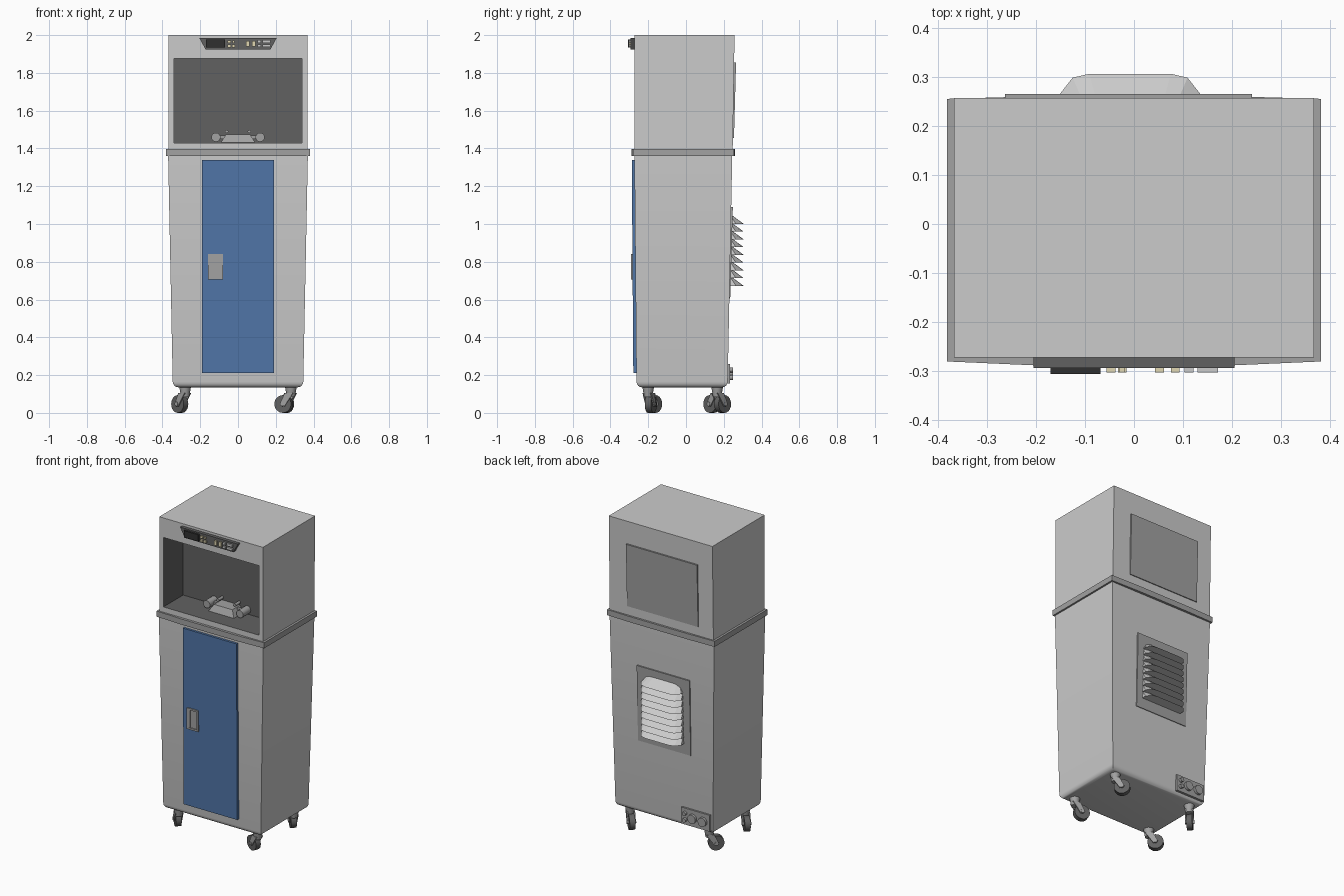
import bpy, bmesh
from math import radians, cos, sin, pi
from mathutils import Matrix, Vector

if "Cube" in bpy.data.objects:
    bpy.data.objects.remove(bpy.data.objects["Cube"])


def material(name, rgb):
    m = bpy.data.materials.new(name)
    m.diffuse_color = (*rgb, 1)
    m.use_nodes = True
    m.node_tree.nodes["Principled BSDF"].inputs["Base Color"].default_value = m.diffuse_color
    return m


DARK = material("dark_grey", (0.12, 0.12, 0.12))
MID = material("mid_grey", (0.36, 0.36, 0.36))
BLUE = material("door_blue", (0.08, 0.18, 0.39))
CREAM = material("cream", (0.75, 0.68, 0.45))
BLACK = material("black", (0.03, 0.03, 0.03))


def finish(name, bm, mats=(), smooth=False):
    bmesh.ops.recalc_face_normals(bm, faces=bm.faces)
    me = bpy.data.meshes.new(name)
    bm.to_mesh(me)
    bm.free()
    ob = bpy.data.objects.new(name, me)
    bpy.context.collection.objects.link(ob)
    for m in mats:
        me.materials.append(m)
    if smooth:
        bpy.context.view_layer.objects.active = ob
        ob.select_set(True)
        bpy.ops.object.shade_smooth_by_angle(angle=radians(35))
        ob.select_set(False)
    return ob


def loft(bm, low, high):
    """Solid between two matching loops of points."""
    a = [bm.verts.new(p) for p in low]
    b = [bm.verts.new(p) for p in high]
    n = len(a)
    bm.faces.new(a)
    bm.faces.new(b)
    for i in range(n):
        bm.faces.new((a[i], a[(i + 1) % n], b[(i + 1) % n], b[i]))


def rect(x0, x1, y0, y1, z):
    return [(x0, y0, z), (x1, y0, z), (x1, y1, z), (x0, y1, z)]


def block(name, low, high, mats=()):
    """Tapered box: low and high are (x0, x1, y0, y1, z)."""
    bm = bmesh.new()
    loft(bm, rect(*low), rect(*high))
    return finish(name, bm, mats)


def box(name, x0, x1, y0, y1, z0, z1, mats=()):
    return block(name, (x0, x1, y0, y1, z0), (x0, x1, y0, y1, z1), mats)


def recess(bm, x0, x1, z0, z1, depth, mat=0):
    """Inset the front (-y) face to a window and push it inwards."""
    bm.normal_update()
    face = min(bm.faces, key=lambda f: f.calc_center_median().y)
    bmesh.ops.inset_region(bm, faces=[face], thickness=0.003)
    c = face.calc_center_median()
    for v in face.verts:
        v.co.x = x0 if v.co.x < c.x else x1
        v.co.z = z0 if v.co.z < c.z else z1
    new = bmesh.ops.extrude_discrete_faces(bm, faces=[face])["faces"][0]
    bmesh.ops.translate(bm, verts=new.verts, vec=(0, depth, 0))
    for f in {f for v in new.verts for f in v.link_faces}:
        f.material_index = mat


def cylinder(name, p, q, r1, r2=None, n=20, mats=()):
    p, q = Vector(p), Vector(q)
    bm = bmesh.new()
    mat = Matrix.Translation((p + q) / 2) @ (q - p).to_track_quat('Z', 'Y').to_matrix().to_4x4()
    bmesh.ops.create_cone(bm, cap_ends=True, segments=n, radius1=r1,
                          radius2=r1 if r2 is None else r2,
                          depth=(q - p).length, matrix=mat)
    return finish(name, bm, mats, True)


# Lower cabinet, tapering downwards with a rounded base
bm = bmesh.new()
loft(bm, rect(-0.345, 0.345, -0.262, 0.22, 0.135), rect(-0.37, 0.37, -0.273, 0.245, 1.37))
edges = [e for e in bm.edges if all(v.co.z < 0.2 for v in e.verts)]
bmesh.ops.bevel(bm, geom=edges, offset=0.03, segments=4, profile=0.5, affect='EDGES')
finish("lower_cabinet", bm, smooth=True)

# Upper housing with a dark dispensing recess
bm = bmesh.new()
loft(bm, rect(-0.367, 0.367, -0.272, 0.247, 1.385), rect(-0.367, 0.367, -0.272, 0.257, 2.0))
recess(bm, -0.338, 0.338, 1.43, 1.875, 0.2, 1)
grey = material("body_grey", (0.8, 0.8, 0.8))
finish("upper_housing", bm, (grey, DARK))

# Slightly bowed trim band
outline = [(-0.381, -0.28), (-0.2, -0.288), (0.2, -0.288), (0.381, -0.28),
           (0.381, 0.255), (0.2, 0.26), (-0.2, 0.26), (-0.381, 0.255)]
bm = bmesh.new()
loft(bm, [(x, y, 1.36) for x, y in outline], [(x, y, 1.396) for x, y in outline])
finish("trim_band", bm, (MID,))

# Door with recessed pull handle
block("door", (-0.19, 0.19, -0.279, -0.25, 0.21), (-0.19, 0.19, -0.287, -0.26, 1.34), (BLUE,))
bm = bmesh.new()
loft(bm, rect(-0.16, -0.08, -0.291, -0.275, 0.705), rect(-0.16, -0.08, -0.291, -0.275, 0.84))
recess(bm, -0.151, -0.089, 0.716, 0.829, 0.007)
finish("door_handle_frame", bm, (MID,))
box("door_handle_grip", -0.151, -0.137, -0.289, -0.28, 0.716, 0.829, (MID,))

# Control panel, screen and buttons
bm = bmesh.new()
panel = [(-0.172, 1.925), (0.172, 1.925), (0.205, 1.985), (-0.205, 1.985)]
loft(bm, [(x, -0.293, z) for x, z in panel], [(x, -0.265, z) for x, z in panel])
finish("control_panel", bm, (DARK,))
box("control_screen", -0.17, -0.068, -0.306, -0.29, 1.934, 1.977, (BLACK,))
buttons = [(x, z, w, h, CREAM) for x, z, w, h in
           ((-0.047, 1.965, 0.018, 0.014), (-0.047, 1.942, 0.018, 0.014), (-0.024, 1.942, 0.018, 0.014),
            (-0.024, 1.965, 0.012, 0.012), (0.052, 1.954, 0.018, 0.03), (0.084, 1.954, 0.018, 0.03))]
buttons += [(x, z, w, 0.014, grey) for z in (1.943, 1.966) for x, w in ((0.112, 0.018), (0.15, 0.042))]
for x, z, w, h, m in buttons:
    box("control_button", x - w / 2, x + w / 2, -0.303, -0.29, z - h / 2, z + h / 2, (m,))

# Dispensing fixture: sloped block, side knobs and small pins
block("tap_block", (-0.09, 0.09, -0.17, -0.07, 1.432), (-0.065, 0.065, -0.15, -0.07, 1.473), (MID,))
box("tap_bar", -0.117, 0.117, -0.11, -0.09, 1.45, 1.468, (MID,))
for s in (-1, 1):
    cylinder("tap_knob", (s * 0.117, -0.15, 1.459), (s * 0.117, -0.07, 1.459), 0.024, mats=(MID,))
    cylinder("tap_pin", (s * 0.06, -0.12, 1.49), (s * 0.06, -0.07, 1.49), 0.009, n=12, mats=(MID,))

# Rear access panel
block("rear_access_panel", (-0.263, 0.24, 0.22, 0.254, 1.455), (-0.263, 0.24, 0.22, 0.265, 1.855), (MID,))

# Rear vent plate and louvres
block("vent_plate", (-0.197, 0.176, 0.2, 0.234, 0.605), (-0.197, 0.176, 0.2, 0.248, 1.09), (MID,))
half = [(0.143, 0.265), (0.117, 0.298), (0.083, 0.306)]
lip = [(-0.143, 0.225)] + [(-x, y) for x, y in half] + half[::-1] + [(0.143, 0.225)]
for i in range(9):
    z = 0.672 + i * 0.041
    k = 0.8 if i == 8 else 0.96
    bm = bmesh.new()
    loft(bm, [(x - 0.008, y, z) for x, y in lip],
         [(x * k - 0.008, 0.225 + (y - 0.225) * 0.25, z + 0.045) for x, y in lip])
    finish("vent_louvre", bm)

# Rear socket plate
box("socket_plate", -0.332, -0.13, 0.2, 0.234, 0.155, 0.26, (MID,))
for x, z, r in ((-0.158, 0.187, 0.013), (-0.158, 0.228, 0.013), (-0.212, 0.208, 0.028), (-0.285, 0.208, 0.028)):
    cylinder("socket", (x, 0.225, z), (x, 0.25, z), r, mats=(MID,))

# Swivel casters, each turned to its own angle
for name, x, y, deg in (("front_left", -0.28, -0.2, 135), ("front_right", 0.28, -0.2, 160),
                        ("rear_right", 0.28, 0.165, 135), ("rear_left", -0.28, 0.165, 225)):
    d = Vector((cos(radians(deg)), sin(radians(deg)), 0))
    side = Vector((-d.y, d.x, 0))
    top = Vector((x, y, 0.145))
    hub = Vector((x, y, 0.047)) + d * 0.04
    cylinder(name + "_caster_stem", top, (x, y, 0.085), 0.032, 0.022, 16, (MID,))
    cylinder(name + "_caster_wheel", hub - side * 0.017, hub + side * 0.017, 0.047, n=20, mats=(DARK,))
    cylinder(name + "_caster_axle", hub - side * 0.027, hub + side * 0.027, 0.012, n=12, mats=(MID,))
    for s in (-1, 1):
        neck = Vector((x, y, 0.105))
        o = side * s * 0.018
        w = side * s * 0.007
        bm = bmesh.new()
        prof = [neck - d * 0.02, hub - d * 0.012 - Vector((0, 0, 0.012)), hub + d * 0.014, neck + d * 0.026]
        loft(bm, [p + o for p in prof], [p + o + w for p in prof])
        finish(name + "_caster_fork", bm, (MID,))
